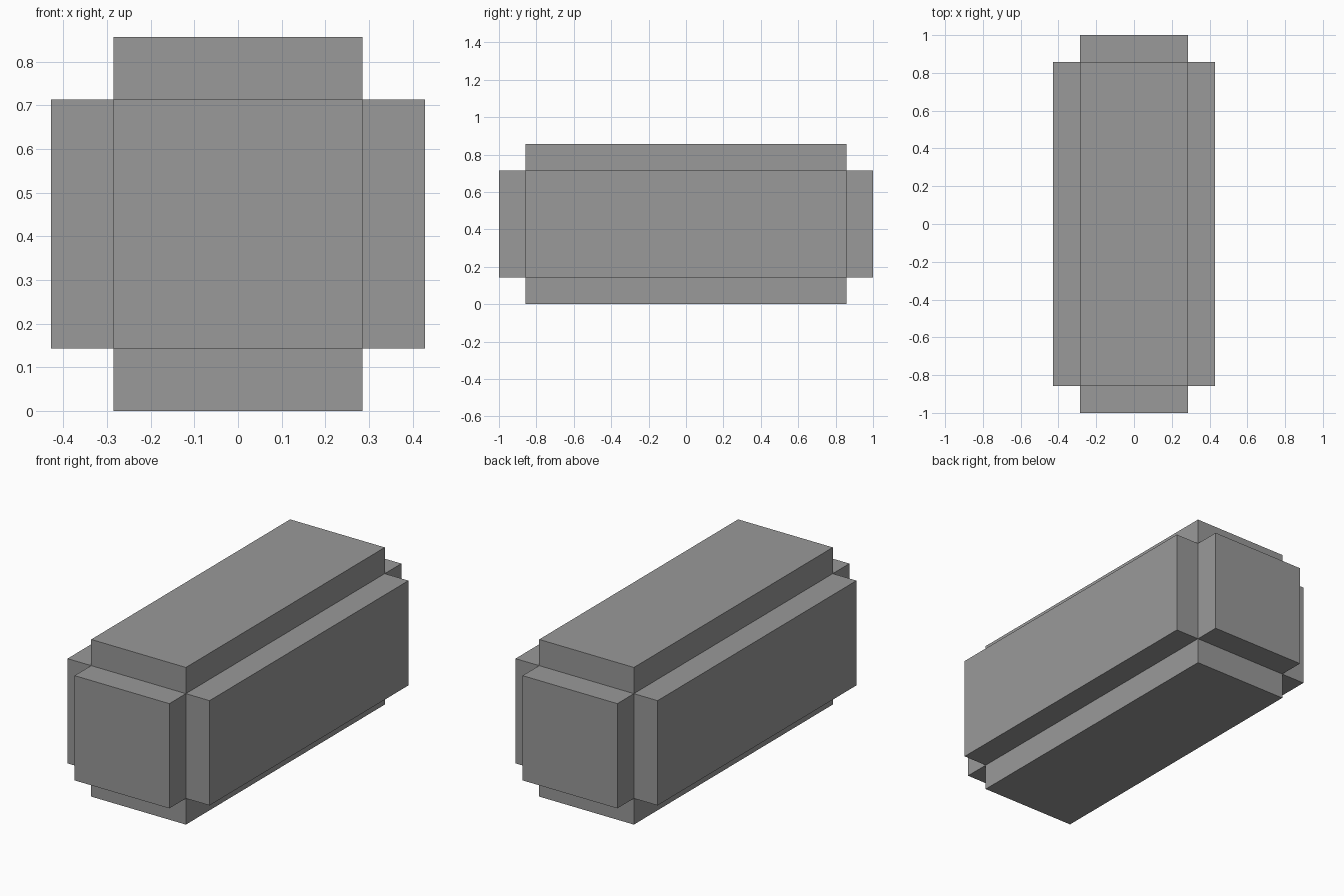
import bpy
import bmesh
from mathutils import Matrix

cube = bpy.data.objects.get("Cube")
if cube:
    bpy.data.objects.remove(cube, do_unlink=True)

U = 1 / 7  # the block is built on a grid of sevenths

# Plain grey material
grey = bpy.data.materials.new("grey")
grey.use_nodes = True
color = (0.32, 0.32, 0.32, 1)
grey.diffuse_color = color
grey.node_tree.nodes["Principled BSDF"].inputs["Base Color"].default_value = color

# Core box
bm = bmesh.new()
bmesh.ops.create_cube(bm, size=1, matrix=Matrix.Diagonal((4 * U, 12 * U, 4 * U, 1)))
bmesh.ops.translate(bm, verts=bm.verts, vec=(0, 0, 3 * U))

# Push every side out separately, leaving notched edges and corners
for face in list(bm.faces):
    normal = face.normal.copy()
    panel = bmesh.ops.extrude_discrete_faces(bm, faces=[face])["faces"][0]
    bmesh.ops.translate(bm, verts=panel.verts, vec=normal * U)
bmesh.ops.recalc_face_normals(bm, faces=bm.faces)

mesh = bpy.data.meshes.new("notched_block")
bm.to_mesh(mesh)
bm.free()
mesh.materials.append(grey)
block = bpy.data.objects.new("notched_block", mesh)
bpy.context.collection.objects.link(block)
